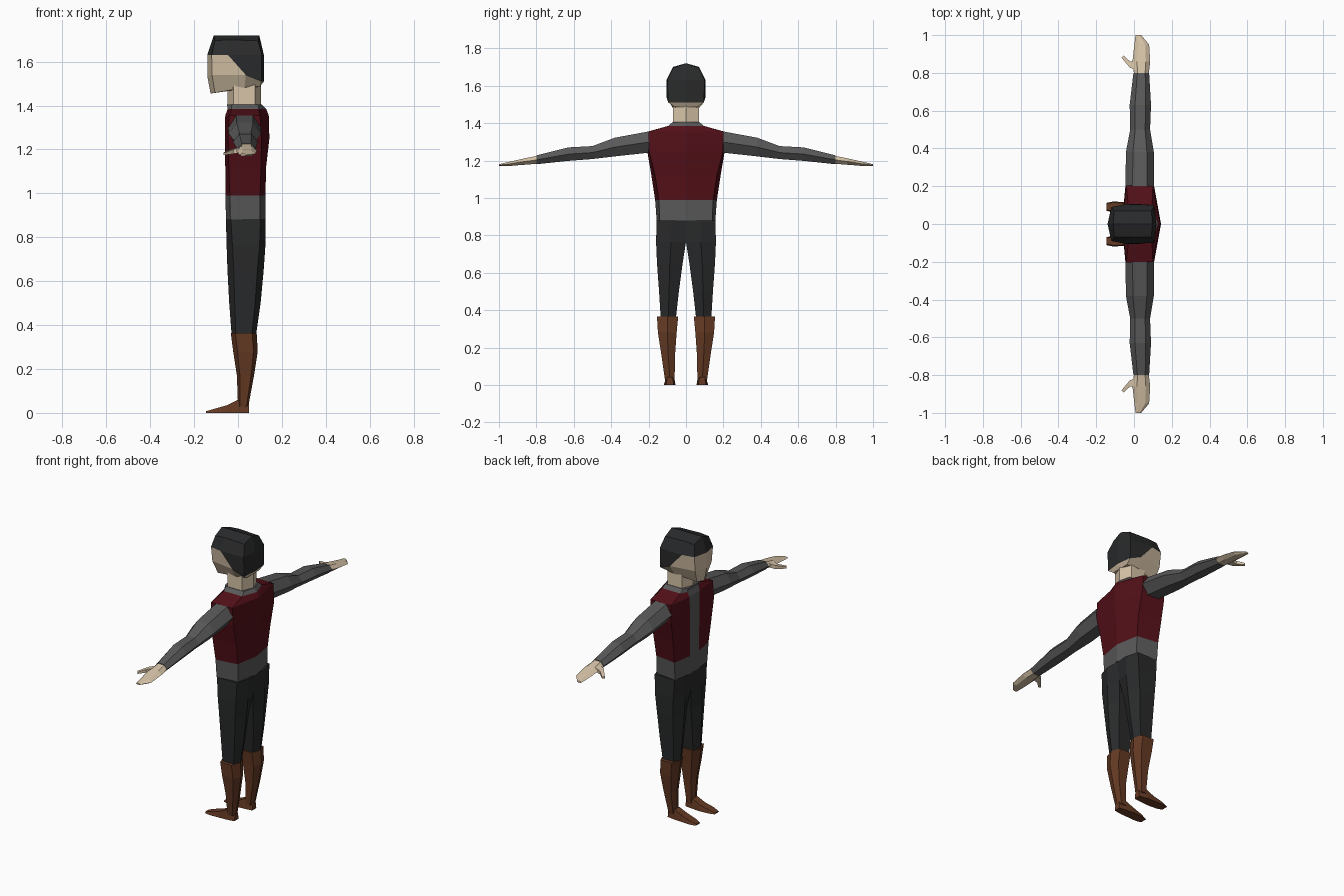
import bpy, bmesh

COLOURS = {"grey": (.10, .10, .10), "dark": (.022, .023, .024), "red": (.085, .005, .009),
           "leather": (.13, .042, .017), "skin": (.68, .55, .39)}
MATS = {}
for key, c in COLOURS.items():
    MATS[key] = bpy.data.materials.new(key)
    MATS[key].diffuse_color = (*c, 1)


def loft(name, rings, mats, pick=None, mirror=False):
    """Skin closed rings of points; pick(row, col) chooses the material slot."""
    bm = bmesh.new()
    rows = [[bm.verts.new(p) for p in r] for r in rings]
    n = len(rows[0])
    for i in range(len(rows) - 1):
        for k in range(n):
            j = (k + 1) % n
            f = bm.faces.new((rows[i][k], rows[i][j], rows[i + 1][j], rows[i + 1][k]))
            f.material_index = pick(i, k) if pick else 0
    last = pick(len(rows) - 2, 0) if pick else 0
    for r, m in ((rows[0], 0), (rows[-1], last)):     # two-part caps
        h = n // 2
        for part in (r[:h + 1], r[h:] + r[:1]):
            bm.faces.new(part).material_index = m
    bmesh.ops.recalc_face_normals(bm, faces=bm.faces)
    me = bpy.data.meshes.new(name)
    bm.to_mesh(me)
    bm.free()
    ob = bpy.data.objects.new(name, me)
    bpy.context.collection.objects.link(ob)
    for m in mats:
        me.materials.append(MATS[m])
    if mirror:
        mod = ob.modifiers.new("Mirror", "MIRROR")
        mod.use_axis = (False, True, False)
        mod.use_mirror_merge = False
    return ob


def both(half):
    """Complete a half ring (front centre to back centre) across y = 0."""
    return half + [(x, -y, z) for x, y, z in half[-2:0:-1]]


def hexring(z, x0, x1, y0, y1, ko=.65, ki=.65):
    """Six-sided horizontal section; ko, ki widen the outer and inner sides."""
    c, r, m = (x0 + x1) / 2, (x1 - x0) / 2, (y0 + y1) / 2
    return [(x0, m, z), (c - ko * r, y1, z), (c + ko * r, y1, z),
            (x1, m, z), (c + ki * r, y0, z), (c - ki * r, y0, z)]


def limb(y, x0, x1, z0, z1):
    """Six-sided section across the arm."""
    c, r, m = (x0 + x1) / 2, (x1 - x0) / 2, (z0 + z1) / 2
    return [(x0, y, m), (c - .5 * r, y, z1), (c + .5 * r, y, z1),
            (x1, y, m), (c + .5 * r, y, z0), (c - .5 * r, y, z0)]


# Head: face below, hair above and behind
head = [
    [(-.125, 0, 1.455), (-.105, .045, 1.458), (.03, .072, 1.483), (.10, .06, 1.487), (.10, 0, 1.487)],
    [(-.14, 0, 1.535), (-.118, .08, 1.54), (.035, .105, 1.54), (.108, .095, 1.51), (.118, 0, 1.51)],
    [(-.14, 0, 1.63), (-.12, .09, 1.63), (-.045, .105, 1.63), (.108, .1, 1.63), (.118, 0, 1.63)],
    [(-.11, 0, 1.72), (-.105, .07, 1.695), (-.045, .07, 1.70), (.092, .07, 1.695), (.097, 0, 1.72)]]
loft("head", [both(r) for r in head], ["skin", "dark"],
     lambda i, k: int(i == 2 or (i == 1 and 2 <= k <= 5)))

# Neck
loft("neck", [hexring(1.39, -.047, .104, -.07, .07), hexring(1.50, -.047, .104, -.07, .07)], ["skin"])

# Torso: belt, waistcoat with open front, collar
# z, front x, strip half width, side-front (x, y), side-back (x, y), back x
torso = [(.88, -.055, .045, -.035, .157, .10, .14, .125),
         (.99, -.057, .045, -.037, .165, .10, .145, .125),
         (1.12, -.058, .045, -.042, .185, .105, .165, .128),
         (1.25, -.06, .045, -.045, .207, .107, .198, .143),
         (1.355, -.058, .05, -.04, .203, .10, .2, .14),
         (1.385, -.047, .055, -.03, .095, .095, .095, .128),
         (1.405, -.05, .05, -.03, .072, .09, .072, .108)]
loft("torso", [both([(f, 0, z), (f, w, z), (a, b, z), (c, d, z), (e, 0, z)])
               for z, f, w, a, b, c, d, e in torso], ["grey", "red"],
     lambda i, k: int(1 <= i <= 4 and k not in (0, 7)))

# Trouser legs
loft("trouser_leg", [hexring(.88, -.055, .125, 0, .157, .75, .95),
                     hexring(.765, -.052, .125, 0, .16, .7, .8),
                     hexring(.65, -.048, .117, .018, .155),
                     hexring(.50, -.04, .103, .038, .144),
                     hexring(.34, -.028, .08, .056, .134)], ["dark"], mirror=True)

# Boot shafts
loft("boot", [hexring(.365, -.033, .085, .042, .155),
              hexring(.28, -.022, .09, .05, .15),
              hexring(.17, -.005, .073, .058, .133),
              hexring(.03, 0, .047, .061, .113)], ["leather"], mirror=True)

# Feet
feet = [(.05, .066, .106, .04), (0, .06, .114, .06), (-.05, .056, .116, .035),
        (-.11, .06, .119, .018), (-.145, .07, .112, .008)]
loft("foot", [[(x, a, 0), (x, b, 0), (x, b - .006, h), (x, a + .006, h)]
              for x, a, b, h in feet], ["leather"], mirror=True)

# Sleeves
loft("sleeve", [limb(.19, -.045, .105, 1.243, 1.357), limb(.38, -.043, .105, 1.222, 1.322),
                limb(.50, -.02, .085, 1.208, 1.277), limb(.63, -.023, .09, 1.198, 1.27),
                limb(.80, -.003, .08, 1.18, 1.227)], ["grey"], mirror=True)

# Hands with thumbs
loft("hand", [limb(.795, 0, .078, 1.182, 1.225), limb(.86, -.008, .086, 1.178, 1.212),
              limb(.95, .002, .08, 1.17, 1.192), limb(1.0, .008, .038, 1.171, 1.18)],
     ["skin"], mirror=True)
loft("thumb", [[(.02, .81, 1.19), (.01, .86, 1.187), (.01, .86, 1.21), (.02, .81, 1.215)],
               [(-.022, .828, 1.182), (-.02, .86, 1.18), (-.02, .86, 1.2), (-.022, .828, 1.204)],
               [(-.066, .88, 1.175), (-.055, .892, 1.175), (-.055, .892, 1.186), (-.066, .88, 1.186)]],
     ["skin"], mirror=True)
